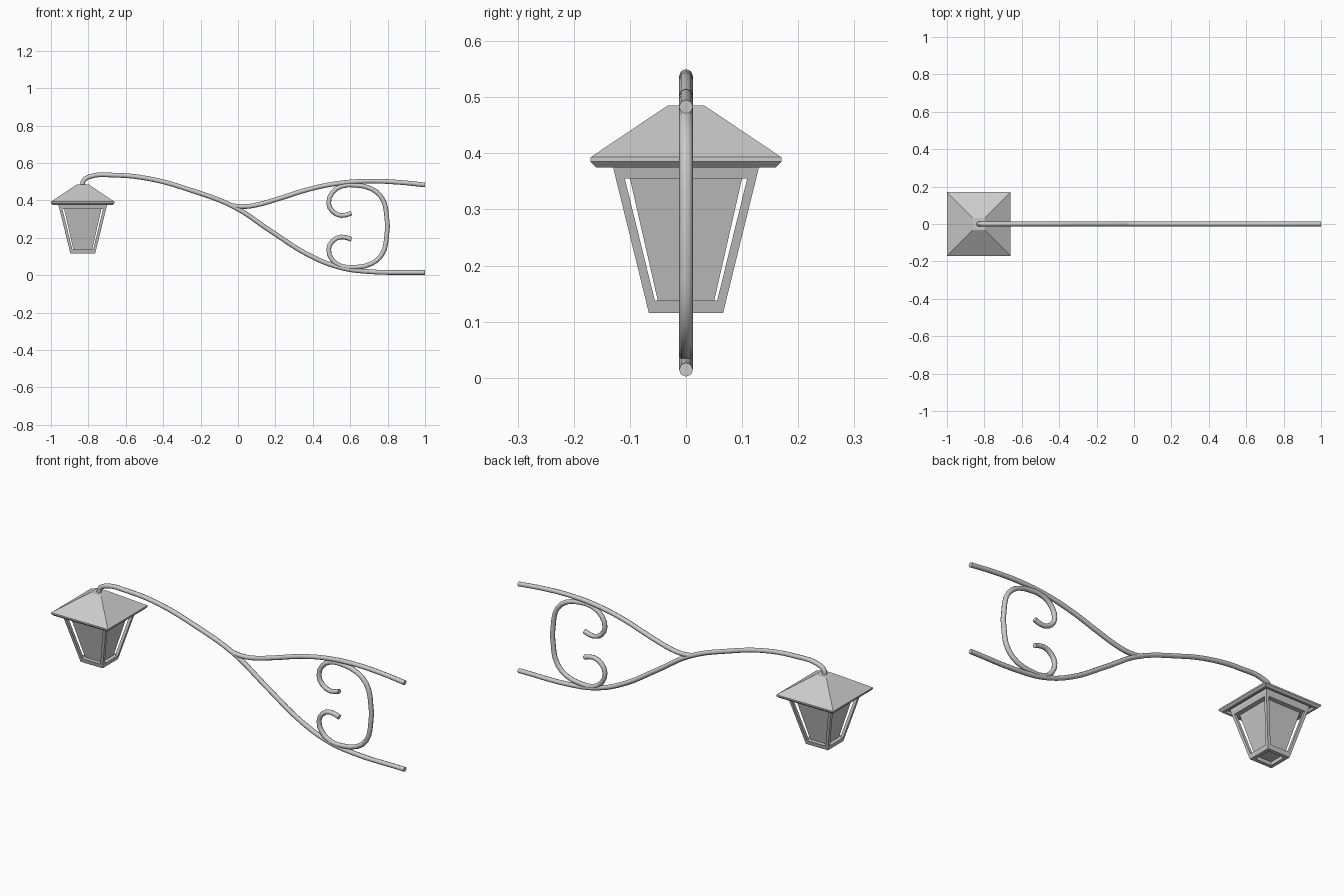
import bpy, bmesh

if "Cube" in bpy.data.objects:
    bpy.data.objects.remove(bpy.data.objects["Cube"])

LX = -0.83     # lantern centre
R = 0.0125     # iron bar radius
MID = 0.262    # mirror height of the scroll


def tube(name, pts, res):
    """Round iron bar through (x, z) points, converted to a capped mesh."""
    cu = bpy.data.curves.new(name, 'CURVE')
    cu.dimensions = '3D'
    cu.bevel_depth = R
    cu.bevel_resolution = 2
    cu.resolution_u = res
    cu.use_fill_caps = True
    sp = cu.splines.new('BEZIER')
    sp.bezier_points.add(len(pts) - 1)
    for bp, (x, z) in zip(sp.bezier_points, pts):
        bp.co = (x, 0, z)
        bp.handle_left_type = bp.handle_right_type = 'AUTO'
    ob = bpy.data.objects.new(name, cu)
    bpy.context.collection.objects.link(ob)
    bpy.ops.object.select_all(action='DESELECT')
    ob.select_set(True)
    bpy.context.view_layer.objects.active = ob
    bpy.ops.object.convert(target='MESH')
    bpy.ops.object.shade_smooth_by_angle(angle=0.87)
    return bpy.context.object


def square_loft(name, profile, ring=False):
    """Loft square loops (half width, z); ring joins last to first, else caps both ends."""
    bm = bmesh.new()
    loops = [[bm.verts.new((LX + sx * h, sy * h, z))
              for sx, sy in ((-1, -1), (1, -1), (1, 1), (-1, 1))] for h, z in profile]
    pairs = list(zip(loops, loops[1:]))
    if ring:
        pairs.append((loops[-1], loops[0]))
    else:
        bm.faces.new(loops[0])
        bm.faces.new(loops[-1])
    for a, b in pairs:
        for i in range(4):
            j = (i + 1) % 4
            bm.faces.new((a[i], a[j], b[j], b[i]))
    return finish(name, bm)


def finish(name, bm):
    bmesh.ops.recalc_face_normals(bm, faces=bm.faces[:])
    me = bpy.data.meshes.new(name)
    bm.to_mesh(me)
    bm.free()
    ob = bpy.data.objects.new(name, me)
    bpy.context.collection.objects.link(ob)
    return ob


def post(name, sx, sy):
    """Slanted square corner post."""
    bm = bmesh.new()
    ends = []
    for o, z in ((0.066, 0.115), (0.130, 0.375)):
        i = o - 0.016
        ends.append([bm.verts.new((LX + sx * a, sy * b, z))
                     for a, b in ((o, o), (i, o), (i, i), (o, i))])
    a, b = ends
    bm.faces.new(a)
    bm.faces.new(b)
    for k in range(4):
        n = (k + 1) % 4
        bm.faces.new((a[k], a[n], b[n], b[k]))
    return finish(name, bm)


# Main arm: lantern hook sweeping down to the lower wall end
tube("main_arm", [(-0.832, 0.475), (-0.826, 0.505), (-0.79, 0.528), (-0.66, 0.535),
                  (-0.47, 0.515), (-0.26, 0.457), (-0.02, 0.365), (0.17, 0.24),
                  (0.38, 0.107), (0.54, 0.043), (0.68, 0.021), (1.0, 0.0145)], 5)

# Upper brace branching off to the upper wall end
tube("upper_brace", [(-0.04, 0.373), (0.02, 0.367), (0.09, 0.374), (0.22, 0.41), (0.38, 0.46),
                     (0.54, 0.492), (0.70, 0.503), (0.86, 0.497), (1.0, 0.483)], 4)

# Scroll: upper half mirrored below
half = [(0.607, 0.332), (0.553, 0.319), (0.505, 0.342), (0.485, 0.385), (0.503, 0.44),
        (0.553, 0.476), (0.634, 0.481), (0.714, 0.462), (0.767, 0.417), (0.791, 0.35)]
tube("scroll", half + [(x, 2 * MID - z) for x, z in reversed(half)], 2)

# Lantern roof with chamfered rim and recessed underside
square_loft("lantern_roof", [(0.033, 0.485), (0.17, 0.393), (0.17, 0.385), (0.16, 0.375),
                             (0.148, 0.375), (0.148, 0.388)])

# Frame rings and glass body
square_loft("top_ring", [(0.130, 0.375), (0.130, 0.39), (0.100, 0.39), (0.100, 0.355),
                         (0.125, 0.355)], ring=True)
square_loft("bottom_ring", [(0.066, 0.115), (0.0717, 0.138), (0.050, 0.138), (0.047, 0.115)],
            ring=True)
square_loft("glass_body", [(0.050, 0.136), (0.101, 0.36)])

# Four corner posts
for sx in (-1, 1):
    for sy in (-1, 1):
        post("post_%s_%s" % ("left" if sx < 0 else "right", "front" if sy < 0 else "back"), sx, sy)
